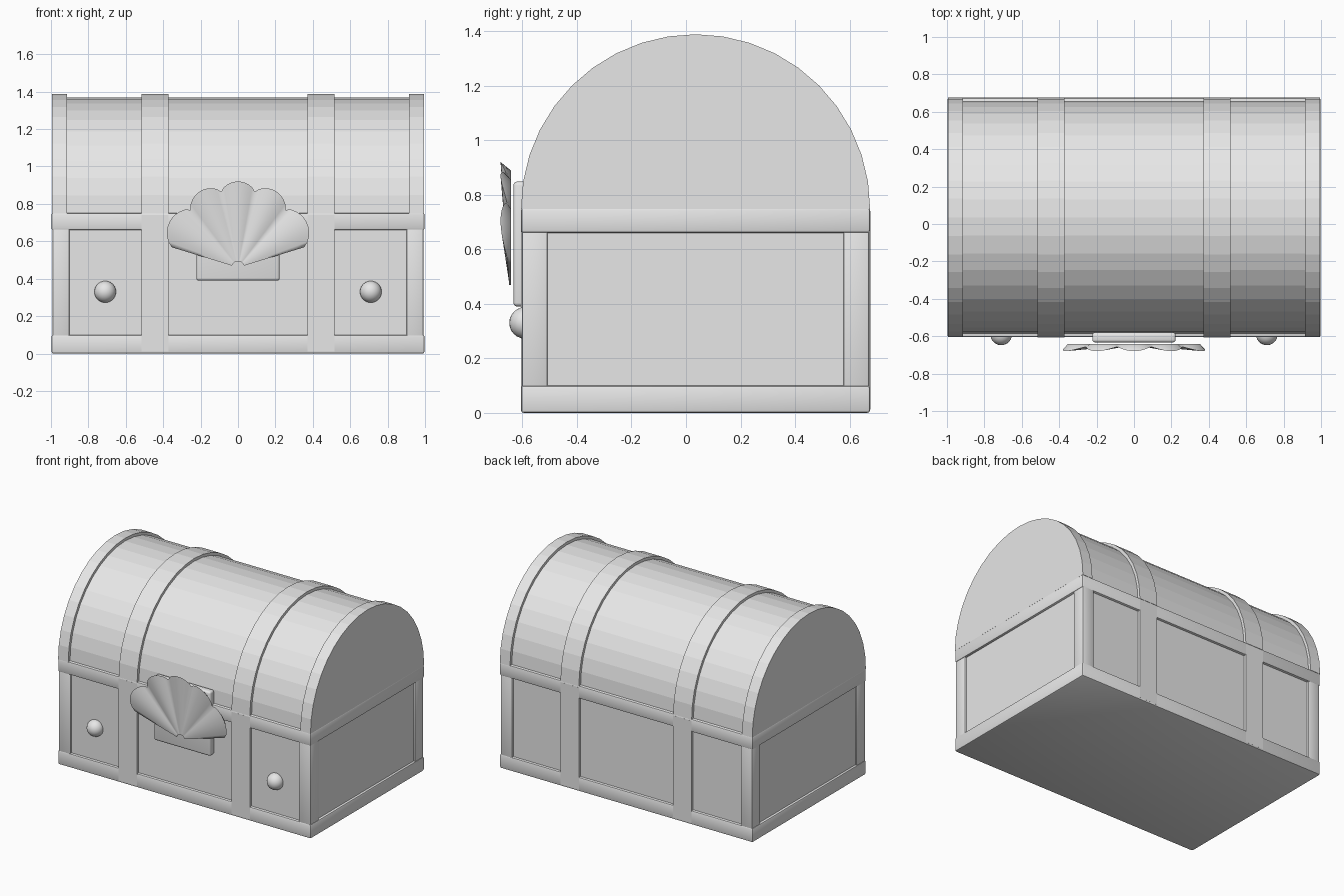
import bpy, bmesh, math
from mathutils import Vector

if "Cube" in bpy.data.objects:
    bpy.data.objects.remove(bpy.data.objects["Cube"])

GREY = bpy.data.materials.new("light grey")
GREY.diffuse_color = (0.8, 0.8, 0.8, 1)
GREY.use_nodes = True
GREY.node_tree.nodes["Principled BSDF"].inputs["Base Color"].default_value = GREY.diffuse_color
CY, R = 0.035, 0.64            # chest centre in y, half depth
Y0, Y1 = CY - R, CY + R


def finish(name, bm, smooth=None):
    bmesh.ops.recalc_face_normals(bm, faces=bm.faces)
    me = bpy.data.meshes.new(name)
    bm.to_mesh(me)
    bm.free()
    me.materials.append(GREY)
    ob = bpy.data.objects.new(name, me)
    bpy.context.collection.objects.link(ob)
    if smooth is not None:
        bpy.ops.object.select_all(action='DESELECT')
        ob.select_set(True)
        bpy.context.view_layer.objects.active = ob
        bpy.ops.object.shade_smooth_by_angle(angle=math.radians(smooth))
    return ob


def box(name, x0, x1, y0, y1, z0, z1, bevel=0.0, segments=2):
    bm = bmesh.new()
    bmesh.ops.create_cube(bm, size=1)
    for v in bm.verts:
        v.co = Vector(((x0 + x1) / 2 + v.co.x * (x1 - x0),
                       (y0 + y1) / 2 + v.co.y * (y1 - y0),
                       (z0 + z1) / 2 + v.co.z * (z1 - z0)))
    if bevel:
        bmesh.ops.bevel(bm, geom=bm.edges[:], offset=bevel, segments=segments,
                        profile=0.5, affect='EDGES')
    return finish(name, bm, 40 if bevel else None)


def half_barrel(name, x0, x1, r, steps=20):
    """Half cylinder along x, sitting on the upper rail."""
    bm = bmesh.new()
    rings = []
    for x in (x0, x1):
        ring = [bm.verts.new((x, CY + r * math.cos(math.pi * i / steps),
                              0.748 + r * math.sin(math.pi * i / steps)))
                for i in range(steps + 1)]
        bm.faces.new(ring)
        rings.append(ring)
    a, b = rings
    for i in range(steps + 1):
        j = (i + 1) % (steps + 1)
        bm.faces.new((a[i], a[j], b[j], b[i]))
    return finish(name, bm)


# Base: recessed panels framed by rails and posts
box("base_panels", -0.98, 0.98, Y0 + 0.018, Y1 - 0.018, 0.01, 0.74)
box("bottom_rail", -0.997, 0.997, Y0, Y1, 0, 0.10, 0.01)
box("upper_rail", -0.997, 0.997, Y0, Y1, 0.66, 0.752, 0.01)
for s in (-1, 1):
    side = "left" if s < 0 else "right"
    for end, ya, yb in (("front", Y0 + 0.003, Y0 + 0.098), ("back", Y1 - 0.098, Y1 - 0.003)):
        x0, x1 = sorted((s * 0.90, s * 0.992))
        box(f"corner_post_{end}_{side}", x0, x1, ya, yb, 0.05, 0.70, 0.008)
    x0, x1 = sorted((s * 0.372, s * 0.517))
    box(f"middle_post_{side}", x0, x1, Y0 - 0.0005, Y1 + 0.0005, 0.012, 0.74)

    # Lid straps
    half_barrel(f"lid_middle_strap_{side}", x0, x1, R)
    x0, x1 = sorted((s * 0.915, s * 0.995))
    half_barrel(f"lid_end_strap_{side}", x0, x1, R)

    # Round knobs
    bm = bmesh.new()
    bmesh.ops.create_uvsphere(bm, u_segments=24, v_segments=12, radius=0.058)
    bmesh.ops.translate(bm, verts=bm.verts, vec=(s * 0.71, -0.59, 0.33))
    finish(f"knob_{side}", bm, 60)

half_barrel("lid", -0.98, 0.98, R - 0.02)
box("lock_plate", -0.223, 0.223, -0.633, -0.58, 0.39, 0.848, 0.014, 3)

# Fan shell: (start angle, end angle, valley radii, crest swell) per lobe, right half
LOBES = ((-12.5, 12.5, 0.415, 0.415, 0.045),
         (12.5, 39.5, 0.415, 0.40, 0.048),
         (39.5, 73.0, 0.40, 0.37, 0.055))
mirrored = [(-b, -a, rb, ra, sw) for a, b, ra, rb, sw in LOBES[:0:-1]]
STEPS, RINGS = 10, 8
columns = []                    # (angle, rim radius, ridge height 0..1)
for k, (a, b, ra, rb, swell) in enumerate(mirrored + list(LOBES)):
    for i in range(0 if k == 0 else 1, STEPS + 1):
        t = i / STEPS
        h = math.sin(math.pi * t)
        columns.append((math.radians(a + (b - a) * t), ra + (rb - ra) * t + swell * h ** 0.7, h))

bm = bmesh.new()
front, back = [], []
for ang, rim, h in columns:
    f_col, b_col = [], []
    for j in range(RINGS + 1):
        t = j / RINGS
        for col, r_max, y in ((f_col, rim, -0.648 - t * (0.008 + 0.024 * h)),
                              (b_col, rim * 0.93, -0.641)):
            r = 0.033 + (r_max - 0.033) * t
            col.append(bm.verts.new((r * math.sin(ang), y, 0.46 + r * math.cos(ang))))
    front.append(f_col)
    back.append(b_col)
for i in range(len(columns) - 1):
    for grid in (front, back):
        for j in range(RINGS):
            bm.faces.new((grid[i][j], grid[i + 1][j], grid[i + 1][j + 1], grid[i][j + 1]))
    for j in (0, RINGS):        # hinge notch and scalloped rim
        bm.faces.new((front[i][j], front[i + 1][j], back[i + 1][j], back[i][j]))
for i in (0, -1):               # straight lower sides
    for j in range(RINGS):
        bm.faces.new((front[i][j], front[i][j + 1], back[i][j + 1], back[i][j]))
finish("fan_shell", bm, 75)
